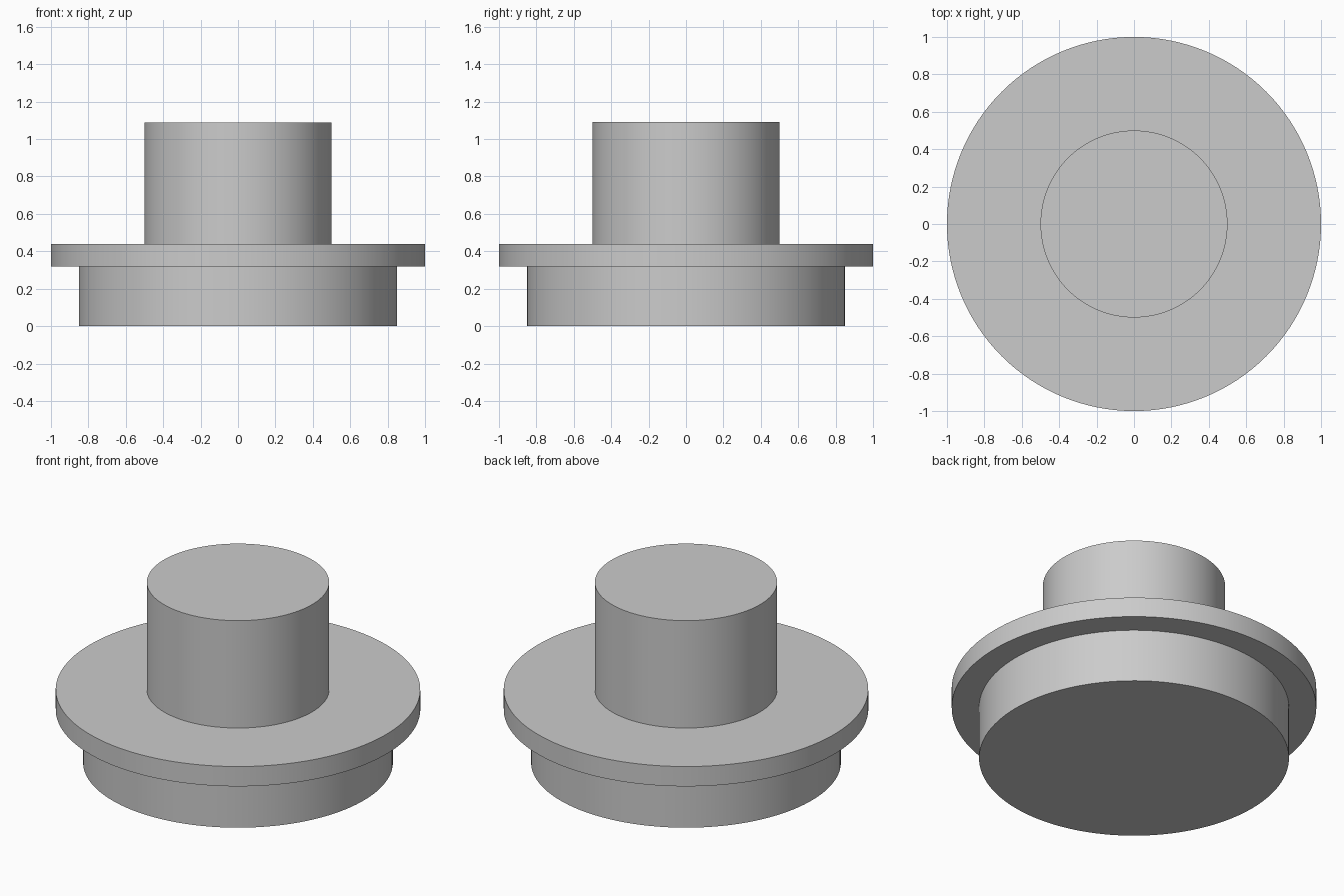
import bpy, bmesh, math

cube = bpy.data.objects.get("Cube")
if cube:
    bpy.data.objects.remove(cube, do_unlink=True)

SEGMENTS = 128

# Plain grey material
grey = bpy.data.materials.new("plain_grey")
grey.use_nodes = True
colour = (0.6, 0.6, 0.6, 1)
grey.diffuse_color = colour
grey.node_tree.nodes["Principled BSDF"].inputs["Base Color"].default_value = colour

# Stepped outline as (radius, height): base plug, flange, upper post
profile = [(0.85, 0), (0.85, 0.32), (1, 0.32), (1, 0.44), (0.5, 0.44), (0.5, 1.09)]

# Revolve the outline into rings, then cap both ends
bm = bmesh.new()
rings = []
for radius, height in profile:
    angles = [math.tau * i / SEGMENTS for i in range(SEGMENTS)]
    rings.append([bm.verts.new((radius * math.cos(a), radius * math.sin(a), height))
                  for a in angles])
for low, high in zip(rings, rings[1:]):
    for i in range(SEGMENTS):
        j = (i + 1) % SEGMENTS
        bm.faces.new((low[i], low[j], high[j], high[i]))
bm.faces.new(rings[0][::-1])
bm.faces.new(rings[-1])
bmesh.ops.recalc_face_normals(bm, faces=bm.faces)

mesh = bpy.data.meshes.new("flanged_plug")
bm.to_mesh(mesh)
bm.free()
mesh.materials.append(grey)
plug = bpy.data.objects.new("flanged_plug", mesh)
bpy.context.collection.objects.link(plug)

# Smooth round walls with crisp rims
bpy.ops.object.select_all(action="DESELECT")
plug.select_set(True)
bpy.context.view_layer.objects.active = plug
bpy.ops.object.shade_smooth_by_angle(angle=math.radians(30))
